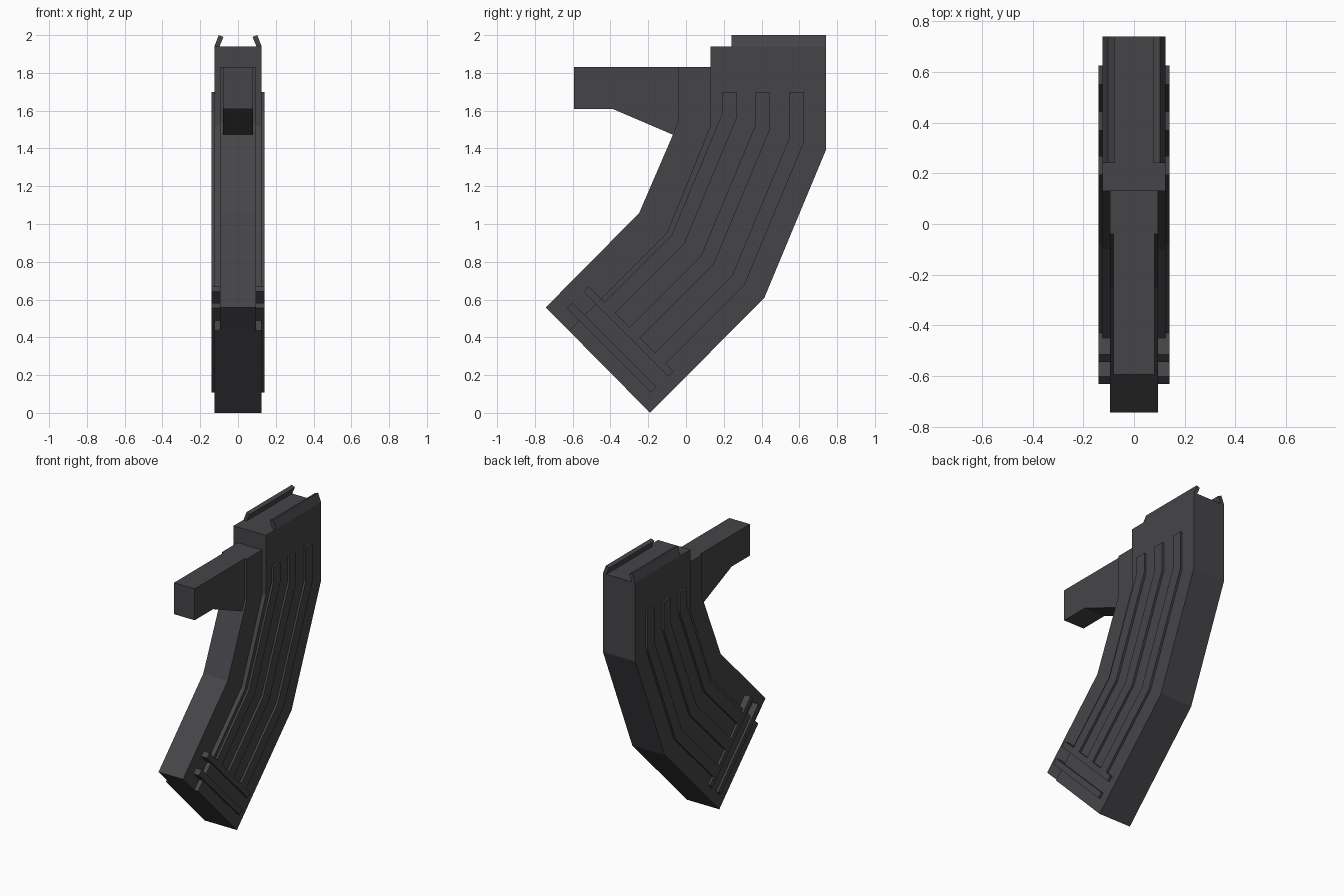
import bpy, bmesh

if "Cube" in bpy.data.objects:
    bpy.data.objects.remove(bpy.data.objects["Cube"], do_unlink=True)

mat = bpy.data.materials.new("dark_gunmetal")
mat.use_nodes = True
COLOUR = (0.060, 0.058, 0.065, 1.0)
mat.diffuse_color = COLOUR
bsdf = next(n for n in mat.node_tree.nodes if n.type == 'BSDF_PRINCIPLED')
bsdf.inputs["Base Color"].default_value = COLOUR
bsdf.inputs["Roughness"].default_value = 0.6


def prism(name, profile, offset, mirror=False):
    """Extrude a flat 3D outline by an offset vector, optionally mirrored in x."""
    bm = bmesh.new()
    face = bm.faces.new([bm.verts.new(p) for p in profile])
    new = bmesh.ops.extrude_face_region(bm, geom=[face])["geom"]
    bmesh.ops.translate(bm, vec=offset,
                        verts=[g for g in new if isinstance(g, bmesh.types.BMVert)])
    bmesh.ops.recalc_face_normals(bm, faces=bm.faces)
    mesh = bpy.data.meshes.new(name)
    bm.to_mesh(mesh)
    bm.free()
    mesh.materials.append(mat)
    obj = bpy.data.objects.new(name, mesh)
    bpy.context.collection.objects.link(obj)
    if mirror:
        obj.modifiers.new("Mirror", 'MIRROR')
    return obj


def slab(name, yz, half_width):
    """Side profile extruded across the full width."""
    return prism(name, [(-half_width, y, z) for y, z in yz], (2 * half_width, 0, 0))


def side_plate(name, yz, x0, x1):
    """Side profile raised on both sides."""
    return prism(name, [(x0, y, z) for y, z in yz], (x1 - x0, 0, 0), mirror=True)


# Curved main body, the wide rear portion
step = [(-0.62, 0.435), (-0.10, 0.955), (0.13, 1.52)]
slab("body", [(0.13, 1.94), (0.74, 1.94), (0.74, 1.39), (0.415, 0.61),
              (-0.19, 0.0)] + step, 0.125)

# Narrower spine along the front edge
slab("front_spine", [(0.13, 1.83), (-0.04, 1.83), (-0.04, 1.54), (-0.248, 1.058),
                     (-0.743, 0.558)] + step, 0.095)

# Forward arm at the top
slab("front_arm", [(-0.04, 1.83), (-0.593, 1.83), (-0.593, 1.61), (-0.39, 1.61),
                   (-0.07, 1.473), (-0.04, 1.54)], 0.08)

# Inward-leaning feed lips
prism("feed_lips", [(0.125, 0.24, 1.94), (0.102, 0.24, 2.0),
                    (0.077, 0.24, 1.99), (0.098, 0.24, 1.94)],
      (0, 0.5, 0), mirror=True)


# Three raised ribs that follow the bends of the body
def rib_edge(y_top):
    z_bend = 1.39 + 0.36 * (0.74 - y_top)
    y_low = (0.888 - z_bend + 2.4 * y_top) / 3.069
    z_low = 0.888 - 0.669 * y_low
    s = (y_low + z_low - 0.155) / 2
    return [(y_top, 1.70), (y_top, z_bend), (y_low, z_low), (y_low - s, z_low - s)]


for label, y0 in (("front", 0.193), ("middle", 0.368), ("rear", 0.549)):
    side_plate(f"{label}_rib", rib_edge(y0) + rib_edge(y0 + 0.075)[::-1], 0.12, 0.14)

# Two cross bands near the base
side_plate("upper_band", [(-0.515, 0.67), (-0.065, 0.22),
                          (-0.093, 0.192), (-0.543, 0.642)], 0.09, 0.14)
side_plate("lower_band", [(-0.601, 0.583), (-0.155, 0.137),
                          (-0.184, 0.108), (-0.63, 0.554)], 0.09, 0.14)
